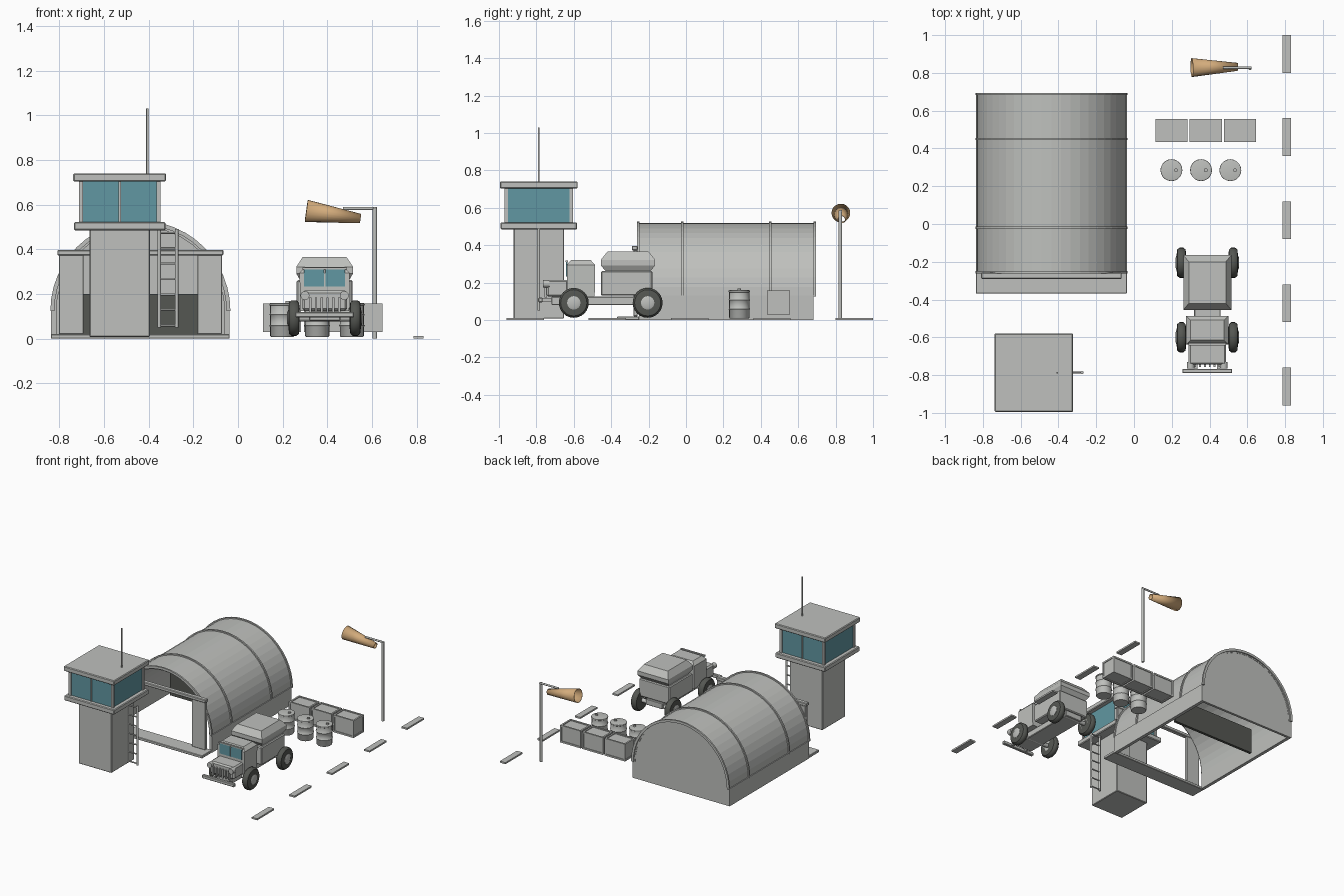
import bpy, bmesh, math
from mathutils import Vector

if "Cube" in bpy.data.objects:
    bpy.data.objects.remove(bpy.data.objects["Cube"], do_unlink=True)


def material(name, rgb):
    m = bpy.data.materials.new(name)
    m.use_nodes = True
    m.diffuse_color = (*rgb, 1)
    m.node_tree.nodes["Principled BSDF"].inputs["Base Color"].default_value = (*rgb, 1)
    return m


GREY = material("light grey", (0.52, 0.53, 0.51))
DARK = material("dark rubber", (0.09, 0.095, 0.085))
GLASS = material("teal glass", (0.12, 0.31, 0.36))
TAN = material("tan cloth", (0.65, 0.41, 0.2))


def finish(name, bm, mat, bevel=0, smooth=False):
    bmesh.ops.recalc_face_normals(bm, faces=bm.faces)
    mesh = bpy.data.meshes.new(name)
    bm.to_mesh(mesh)
    bm.free()
    ob = bpy.data.objects.new(name, mesh)
    bpy.context.collection.objects.link(ob)
    mesh.materials.append(mat)
    if bevel:
        mod = ob.modifiers.new("edge bevel", "BEVEL")
        mod.width, mod.segments = bevel, 1
    if smooth:
        bpy.ops.object.select_all(action="DESELECT")
        bpy.context.view_layer.objects.active = ob
        ob.select_set(True)
        bpy.ops.object.shade_smooth_by_angle(angle=math.radians(40))
    return ob


def box(name, x, y, z, mat=GREY, bevel=0.0):
    """Box from (low, high) ranges on each axis."""
    bm = bmesh.new()
    bmesh.ops.create_cube(bm, size=1)
    for v in bm.verts:
        v.co = [(r[0] + r[1]) / 2 + c * (r[1] - r[0]) for r, c in zip((x, y, z), v.co)]
    return finish(name, bm, mat, bevel)


def bridge(bm, rings, caps=True):
    for a, b in zip(rings, rings[1:]):
        for i in range(len(a)):
            j = (i + 1) % len(a)
            bm.faces.new((a[i], a[j], b[j], b[i]))
    if caps:
        bm.faces.new(rings[0])
        bm.faces.new(rings[-1])


def stack(name, cx, cy, levels, mat=GREY):
    """Rectangular rings (half x, half y, z) joined upwards."""
    bm = bmesh.new()
    signs = ((-1, -1), (1, -1), (1, 1), (-1, 1))
    rings = [[bm.verts.new((cx + sx * hx, cy + sy * hy, z)) for sx, sy in signs]
             for hx, hy, z in levels]
    bridge(bm, rings)
    return finish(name, bm, mat)


def lathe(name, start, axis, profile, mat=GREY, segs=20, caps=True):
    """Turn (radius, distance) pairs about an axis."""
    bm = bmesh.new()
    turn = Vector(axis).to_track_quat("Z", "Y")
    rings = [[bm.verts.new(Vector(start) + turn @ Vector((
        r * math.cos(math.tau * i / segs), r * math.sin(math.tau * i / segs), h)))
        for i in range(segs)] for r, h in profile]
    bridge(bm, rings, caps)
    return finish(name, bm, mat, smooth=True)


def rod(name, a, b, r, mat=GREY, segs=10):
    d = Vector(b) - Vector(a)
    return lathe(name, a, d, [(r, 0), (r, d.length)], mat, segs)


def prism(name, outline, y0, y1, mat=GREY):
    bm = bmesh.new()
    bridge(bm, [[bm.verts.new((x, y, z)) for x, z in outline] for y in (y0, y1)])
    return finish(name, bm, mat)


# Hangar: vaulted roof on low walls, closed back, open front
HX, SPRING = -0.437, 0.125


def arc(r, n=24):
    return [(HX + r * math.cos(math.pi * i / n), SPRING + r * math.sin(math.pi * i / n))
            for i in range(n + 1)]


prism("hangar_roof", arc(0.394) + arc(0.376)[::-1], -0.25, 0.685)
prism("hangar_back_wall", [(HX + 0.392, 0)] + arc(0.392) + [(HX - 0.392, 0)], 0.665, 0.683)
for i, y in enumerate((-0.255, -0.02, 0.45, 0.688)):
    prism(f"roof_rib_{i}", arc(0.403) + arc(0.385)[::-1], y - 0.006, y + 0.006)
for side, s in (("left", 1), ("right", -1)):
    edges = sorted((HX + s * 0.376, HX + s * 0.4))
    box(f"hangar_low_wall_{side}", edges, (-0.25, 0.683), (0, 0.13))
    posts = sorted((HX + s * 0.255, HX + s * 0.365))
    box(f"door_panel_{side}", posts, (-0.282, -0.258), (0.02, 0.375), bevel=0.003)
box("door_header", (HX - 0.372, HX + 0.372), (-0.29, -0.257), (0.373, 0.397), bevel=0.004)
box("hangar_sill", (HX - 0.4, HX + 0.4), (-0.368, -0.25), (0, 0.02), bevel=0.003)
box("hangar_inner_panel", (HX - 0.34, HX + 0.34), (0.31, 0.33), (0.015, 0.2), DARK)

# Control tower
TX, TY = -0.53, -0.787


def tower_block(name, half, z, mat=GREY, bevel=0.0):
    return box(name, (TX - half, TX + half), (TY - half, TY + half), z, mat, bevel)


tower_block("tower_shaft", 0.135, (0.008, 0.49), bevel=0.004)
tower_block("tower_floor", 0.205, (0.485, 0.522), bevel=0.005)
tower_block("tower_windows", 0.175, (0.515, 0.71), GLASS)
tower_block("tower_roof", 0.208, (0.704, 0.74), bevel=0.005)
for sx in (-1, 0, 1):
    for sy in (-1, 1):
        px, py = TX + sx * 0.174, TY + sy * 0.174
        w = 0.009 if sx else 0.005
        box(f"window_post_{sx}_{sy}", (px - w, px + w), (py - 0.009, py + 0.009), (0.52, 0.706))
rod("antenna", (-0.406, TY, 0.73), (-0.406, TY, 1.03), 0.005)

# Ladder beside the tower
for x in (-0.353, -0.275):
    rod(f"ladder_rail_{x}", (x, TY, 0.05), (x, TY, 0.49), 0.008)
for i in range(7):
    z = 0.06 + i * 0.069
    rod(f"ladder_rung_{i}", (-0.353, TY, z), (-0.275, TY, z), 0.005)

# Truck
KX = 0.388
box("truck_chassis", (KX - 0.07, KX + 0.07), (-0.72, -0.18), (0.08, 0.125), bevel=0.004)
box("truck_hood", (KX - 0.1, KX + 0.1), (-0.745, -0.63), (0.125, 0.215), bevel=0.01)
stack("truck_cab", KX, -0.562, [(0.11, 0.074, 0.125), (0.112, 0.075, 0.295), (0.088, 0.053, 0.32)])
box("truck_bed", (KX - 0.125, KX + 0.125), (-0.455, -0.18), (0.13, 0.262), bevel=0.006)
stack("truck_canopy", KX, -0.31, [(0.11, 0.12, 0.262), (0.127, 0.145, 0.292),
                                  (0.127, 0.145, 0.322), (0.098, 0.11, 0.366)])
for s in (-1, 1):
    panes = sorted((KX + s * 0.004, KX + s * 0.092))
    box(f"windshield_{s}", panes, (-0.642, -0.634), (0.234, 0.31), GLASS)
    rod(f"headlight_{s}", (KX + s * 0.088, -0.73, 0.193), (KX + s * 0.088, -0.765, 0.193), 0.02, segs=16)
    box(f"bumper_bracket_{s}", (KX + s * 0.06 - 0.008, KX + s * 0.06 + 0.008), (-0.78, -0.71), (0.1, 0.115))
box("windshield_top_frame", (KX - 0.1, KX + 0.1), (-0.643, -0.63), (0.31, 0.318))
for i in range(6):
    x = KX - 0.065 + i * 0.026
    box(f"grille_bar_{i}", (x - 0.005, x + 0.005), (-0.757, -0.742), (0.12, 0.185))
box("truck_bumper", (KX - 0.132, KX + 0.132), (-0.79, -0.767), (0.095, 0.12), bevel=0.004)

TYRE = [(0.045, 0), (0.07, 0.003), (0.08, 0.015), (0.08, 0.035), (0.07, 0.047), (0.045, 0.05)]
for y, end in ((-0.6, "front"), (-0.205, "rear")):
    rod(f"{end}_axle", (KX - 0.13, y, 0.092), (KX + 0.13, y, 0.092), 0.015)
    for side, s in (("left", 1), ("right", -1)):
        spot = (KX + s * 0.112, y, 0.092)
        lathe(f"{end}_tyre_{side}", spot, (s, 0, 0), TYRE, DARK, 24)
        lathe(f"{end}_hub_{side}", spot, (s, 0, 0), [(0.036, 0), (0.036, 0.052), (0.026, 0.056)], segs=16)

# Barrels with hoops and a bung
BARREL = [(0.05, 0), (0.054, 0.005), (0.054, 0.045), (0.058, 0.05), (0.054, 0.055), (0.054, 0.095),
          (0.058, 0.1), (0.054, 0.105), (0.054, 0.14), (0.058, 0.143), (0.057, 0.15), (0.048, 0.152)]
for i, x in enumerate((0.198, 0.355, 0.51)):
    lathe(f"barrel_{i}", (x, 0.285, 0.008), (0, 0, 1), BARREL)
    rod(f"barrel_bung_{i}", (x + 0.025, 0.285, 0.155), (x + 0.025, 0.285, 0.168), 0.01)

# Crates with raised edge frames
for i, x in enumerate((0.198, 0.38, 0.562)):
    box(f"crate_{i}", (x - 0.08, x + 0.08), (0.438, 0.55), (0.035, 0.152))
    for sx in (-1, 1):
        for sy in (-1, 1):
            px, py = x + sx * 0.079, 0.494 + sy * 0.055
            box(f"crate_post_{i}_{sx}_{sy}", (px - 0.006, px + 0.006), (py - 0.006, py + 0.006), (0.03, 0.158))
        for z in (0.036, 0.152):
            px = x + sx * 0.079
            box(f"crate_end_rail_{i}_{sx}_{z}", (px - 0.006, px + 0.006), (0.435, 0.553), (z - 0.006, z + 0.006))
            py = 0.494 + sx * 0.055
            box(f"crate_side_rail_{i}_{sx}_{z}", (x - 0.08, x + 0.08), (py - 0.006, py + 0.006), (z - 0.006, z + 0.006))

# Windsock on its pole
rod("windsock_pole", (0.613, 0.825, 0), (0.613, 0.825, 0.585), 0.01, segs=12)
rod("windsock_arm", (0.47, 0.828, 0.583), (0.622, 0.828, 0.583), 0.007)
sock = lathe("windsock", (0.306, 0.828, 0.572), (0.241, 0.004, -0.034), [(0.05, 0), (0.021, 0.245)], TAN, 20, caps=False)
cloth = sock.modifiers.new("cloth thickness", "SOLIDIFY")
cloth.thickness = 0.003

# Runway edge markers
for i in range(5):
    y = -0.86 + i * 0.44
    box(f"runway_marker_{i}", (0.785, 0.83), (y - 0.1, y + 0.1), (0, 0.012))
